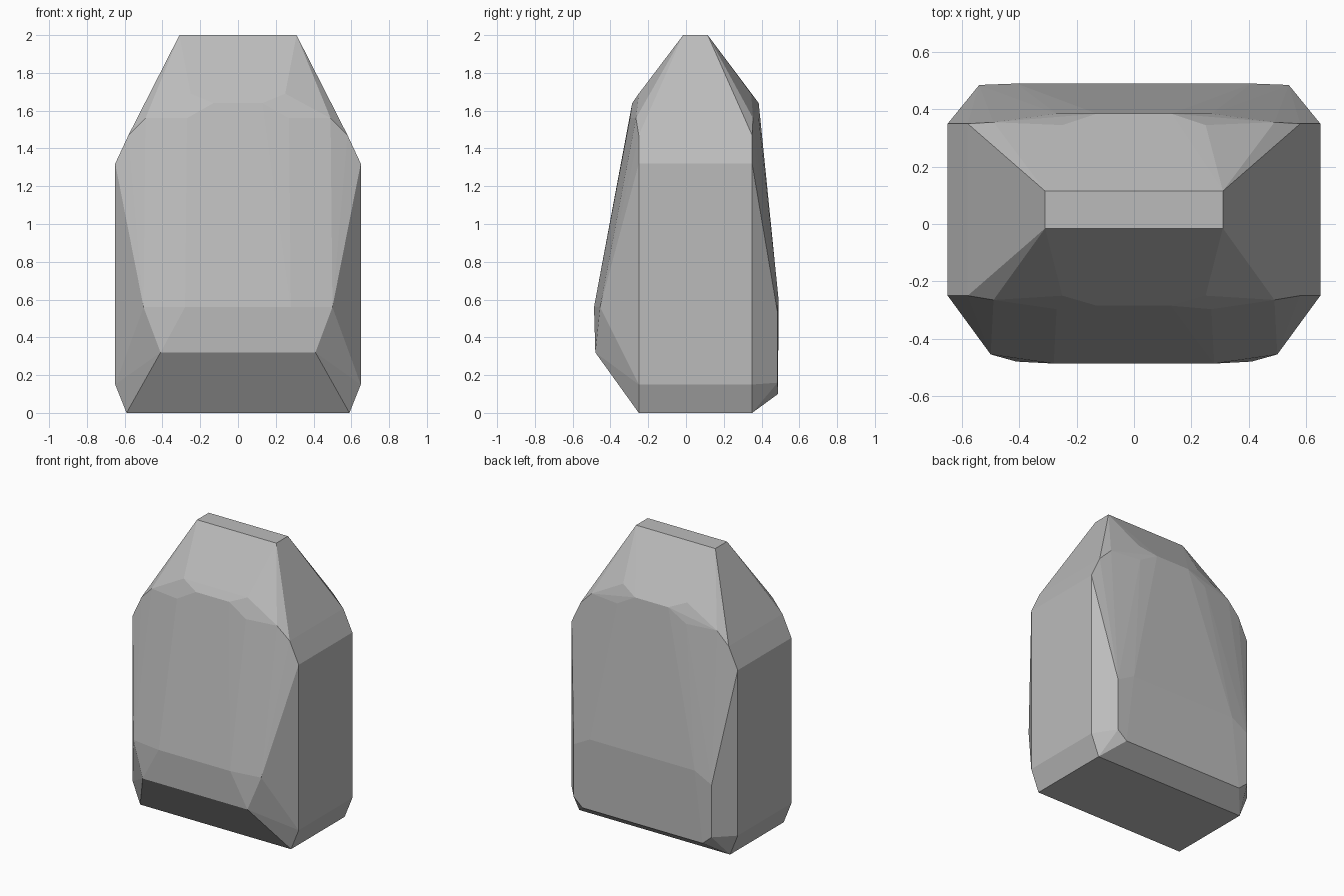
import bpy, bmesh
from math import radians

cube = bpy.data.objects.get("Cube")
if cube:
    bpy.data.objects.remove(cube, do_unlink=True)

stone = bpy.data.materials.new("stone_grey")
stone.use_nodes = True
grey = (0.5, 0.5, 0.5, 1)
stone.diffuse_color = grey
stone.node_tree.nodes["Principled BSDF"].inputs["Base Color"].default_value = grey

# Slab core: (half width, front y, back y, height) from base to crest
core = [(0.59, -0.25, 0.35, 0), (0.65, -0.25, 0.35, 0.15),
        (0.65, -0.25, 0.35, 1.32), (0.58, -0.25, 0.35, 1.47),
        (0.31, -0.015, 0.115, 2)]
corners = [(x, y, z) for x, front, back, z in core for y in (front, back)]

# Bulging front face
corners += [(0.41, -0.48, 0.32), (0.28, -0.487, 0.56), (0.50, -0.455, 0.56),
            (0.49, -0.265, 1.56), (0.27, -0.297, 1.56), (0.13, -0.285, 1.64),
            (0.25, -0.25, 1.69)]

# Bulging back face
corners += [(0.47, 0.487, 0.10), (0.54, 0.485, 0.16), (0.54, 0.485, 0.53),
            (0.41, 0.49, 0.60), (0.49, 0.355, 1.56), (0.27, 0.385, 1.56),
            (0.13, 0.385, 1.64), (0.25, 0.345, 1.69)]

# Wrap the mirrored corners in one convex faceted skin
bm = bmesh.new()
for x, y, z in corners:
    for side in (-1, 1):
        bm.verts.new((side * x, y, z))
hull = bmesh.ops.convex_hull(bm, input=bm.verts[:])
spare = {v for v in hull["geom_interior"] + hull["geom_unused"]
         if isinstance(v, bmesh.types.BMVert)}
bmesh.ops.delete(bm, geom=list(spare), context="VERTS")
bmesh.ops.dissolve_limit(bm, angle_limit=radians(1), verts=bm.verts[:], edges=bm.edges[:])
bmesh.ops.recalc_face_normals(bm, faces=bm.faces[:])

mesh = bpy.data.meshes.new("standing_rock")
bm.to_mesh(mesh)
bm.free()
mesh.materials.append(stone)
rock = bpy.data.objects.new("standing_rock", mesh)
bpy.context.collection.objects.link(rock)
